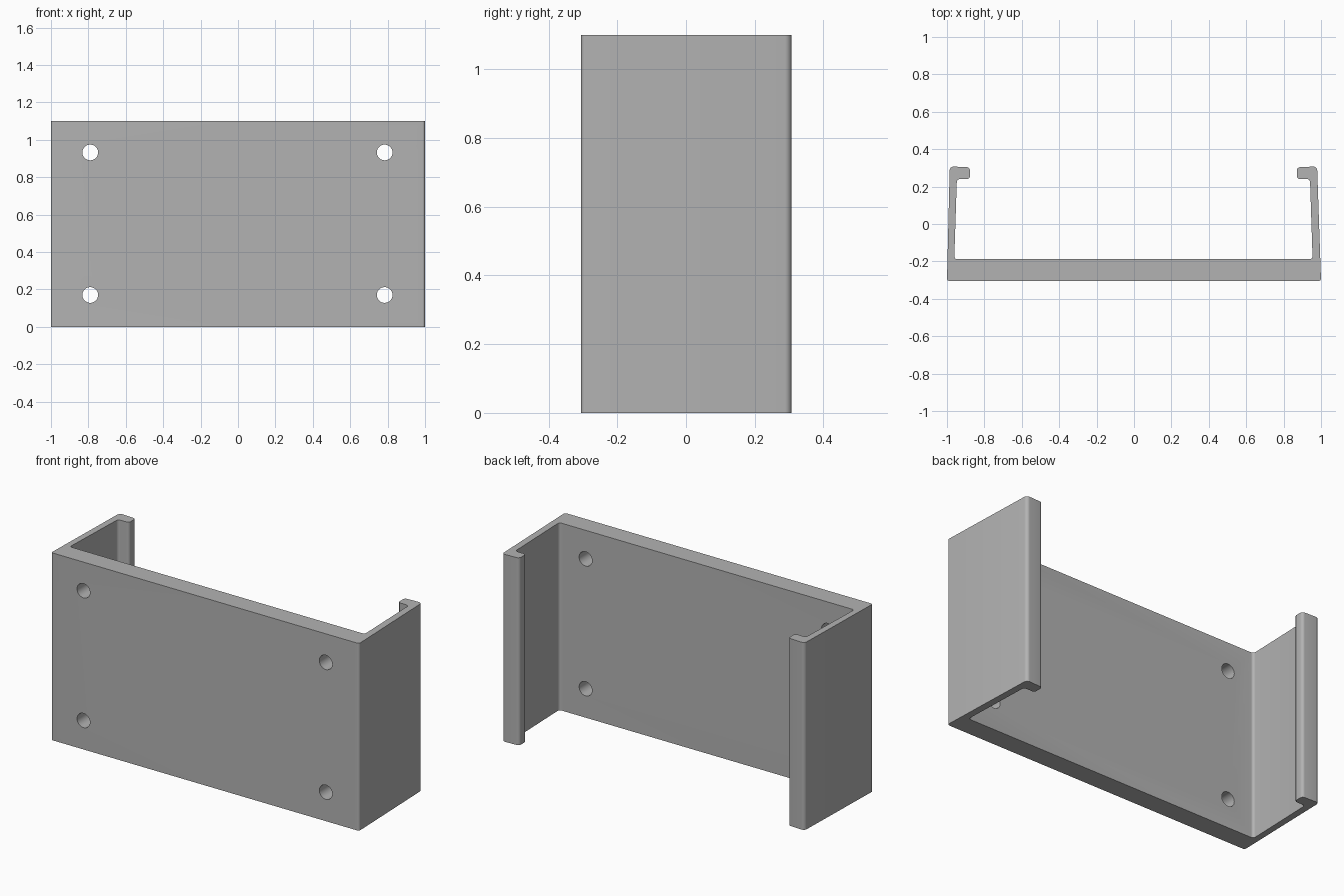
import bpy, bmesh, math
from mathutils import Vector

default = bpy.data.objects.get("Cube")
if default:
    bpy.data.objects.remove(default, do_unlink=True)

HEIGHT = 1.1
SHIFT = -0.003  # arms and holes sit slightly off centre

grey = bpy.data.materials.new("plain grey")
grey.use_nodes = True
colour = (0.45, 0.45, 0.45, 1)
grey.diffuse_color = colour
grey.node_tree.nodes["Principled BSDF"].inputs["Base Color"].default_value = colour


def fillet(corners, steps=6):
    """Round each (x, y, radius) corner of a closed outline."""
    outline = []
    for i, (x, y, r) in enumerate(corners):
        p = Vector((x, y))
        a = (Vector(corners[i - 1][:2]) - p).normalized()
        b = (Vector(corners[(i + 1) % len(corners)][:2]) - p).normalized()
        half = a.angle(b) / 2
        centre = p + (a + b).normalized() * r / math.sin(half)
        start = p + a * r / math.tan(half) - centre
        end = p + b * r / math.tan(half) - centre
        for k in range(steps + 1):
            d = start.lerp(end, k / steps).normalized() * r
            outline.append(centre + d)
    return outline


# Half profile from the base corner, round the hooked arm, to the inner corner
half = [(1.0, -0.305, 0.013), (0.982, 0.308, 0.02), (0.874, 0.303, 0.017),
        (0.874, 0.24, 0.017), (0.944, 0.24, 0.017), (0.958, -0.188, 0.015)]
right = [(x + (SHIFT if i else 0), y, r) for i, (x, y, r) in enumerate(half)]
left = [(-x + (SHIFT if i else 0), y, r) for i, (x, y, r) in enumerate(half)]

# Channel bracket: extruded profile
bm = bmesh.new()
cap = bm.faces.new([bm.verts.new((p.x, p.y, 0)) for p in fillet(right + left[::-1])])
top = bmesh.ops.extrude_face_region(bm, geom=[cap], use_keep_orig=True)["geom"]
bmesh.ops.translate(bm, vec=(0, 0, HEIGHT),
                    verts=[v for v in top if isinstance(v, bmesh.types.BMVert)])
bmesh.ops.recalc_face_normals(bm, faces=bm.faces)
mesh = bpy.data.meshes.new("channel_bracket")
bm.to_mesh(mesh)
bm.free()
mesh.materials.append(grey)
bracket = bpy.data.objects.new("channel_bracket", mesh)
bpy.context.collection.objects.link(bracket)
bpy.context.view_layer.objects.active = bracket

# Four screw holes through the back plate
for x in (-0.787, 0.787):
    for z in (0.17, 0.932):
        bpy.ops.mesh.primitive_cylinder_add(
            vertices=40, radius=0.042, depth=0.3,
            location=(x + SHIFT, -0.25, z), rotation=(math.pi / 2, 0, 0))
        cutter = bpy.context.object
        cutter.name = "hole_cutter"
        cutter.hide_render = True
        cutter.data.materials.append(grey)
        cut = bracket.modifiers.new("screw_hole", 'BOOLEAN')
        cut.operation = 'DIFFERENCE'
        cut.solver = 'EXACT'
        cut.object = cutter
        bpy.context.view_layer.objects.active = bracket
        bpy.ops.object.modifier_apply(modifier=cut.name)
        bpy.data.objects.remove(cutter, do_unlink=True)

# Smooth rounded corners, crisp edges
bpy.ops.object.select_all(action='DESELECT')
bracket.select_set(True)
bpy.context.view_layer.objects.active = bracket
bpy.ops.object.shade_smooth_by_angle(angle=math.radians(30))
